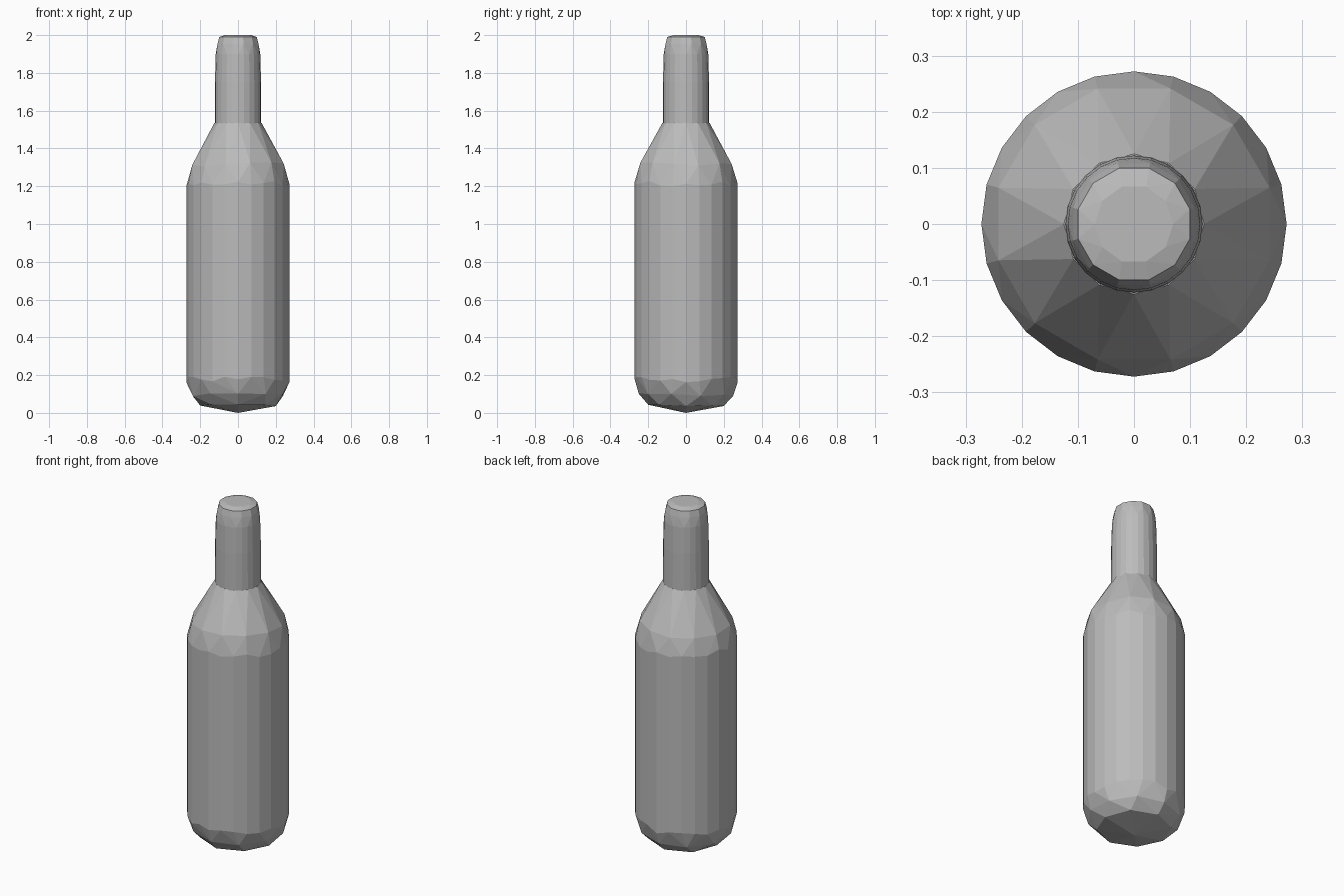
import bpy, bmesh, math, random

cube = bpy.data.objects.get("Cube")
if cube:
    bpy.data.objects.remove(cube, do_unlink=True)

random.seed(4)

grey = bpy.data.materials.new("plain_grey")
grey.use_nodes = True
colour = (0.5, 0.5, 0.5, 1)
grey.diffuse_color = colour
grey.node_tree.nodes["Principled BSDF"].inputs["Base Color"].default_value = colour


def faceted_hull(name, rings):
    """Wrap rings of (radius, height, sides, height jitter, turn) in flat facets."""
    bm = bmesh.new()
    for radius, z, sides, jitter, turn in rings:
        for i in range(sides):
            a = 2 * math.pi * (i + turn) / sides
            dz = random.uniform(-jitter, jitter)
            bm.verts.new((radius * math.cos(a), radius * math.sin(a), z + dz))
    hull = bmesh.ops.convex_hull(bm, input=bm.verts[:])
    unused = {v for v in hull["geom_interior"] + hull["geom_unused"]
              if isinstance(v, bmesh.types.BMVert)}
    bmesh.ops.delete(bm, geom=list(unused), context='VERTS')
    bmesh.ops.recalc_face_normals(bm, faces=bm.faces[:])
    mesh = bpy.data.meshes.new(name)
    bm.to_mesh(mesh)
    bm.free()
    mesh.materials.append(grey)
    obj = bpy.data.objects.new(name, mesh)
    bpy.context.collection.objects.link(obj)
    return obj


# Body: blunt pointed base, straight wall and coarsely faceted shoulder
faceted_hull("bottle_body", [
    (0.0, 0.005, 1, 0, 0),
    (0.20, 0.045, 8, 0.005, 0),
    (0.25, 0.10, 10, 0.01, 0.5),
    (0.272, 0.18, 24, 0.02, 0),
    (0.272, 1.22, 24, 0.015, 0),
    (0.25, 1.32, 12, 0.012, 0.5),
    (0.125, 1.54, 12, 0, 0),
])

# Neck: slim tapered tube with a rounded lip and flat top
faceted_hull("bottle_neck", [
    (0.123, 1.52, 24, 0, 0),
    (0.122, 1.75, 24, 0, 0),
    (0.118, 1.90, 24, 0, 0),
    (0.112, 1.955, 12, 0, 0.5),
    (0.103, 1.99, 12, 0, 0.5),
    (0.07, 2.0, 10, 0, 0),
])

# Base point rests on the ground
bpy.data.objects["bottle_body"].location.z = -0.005
